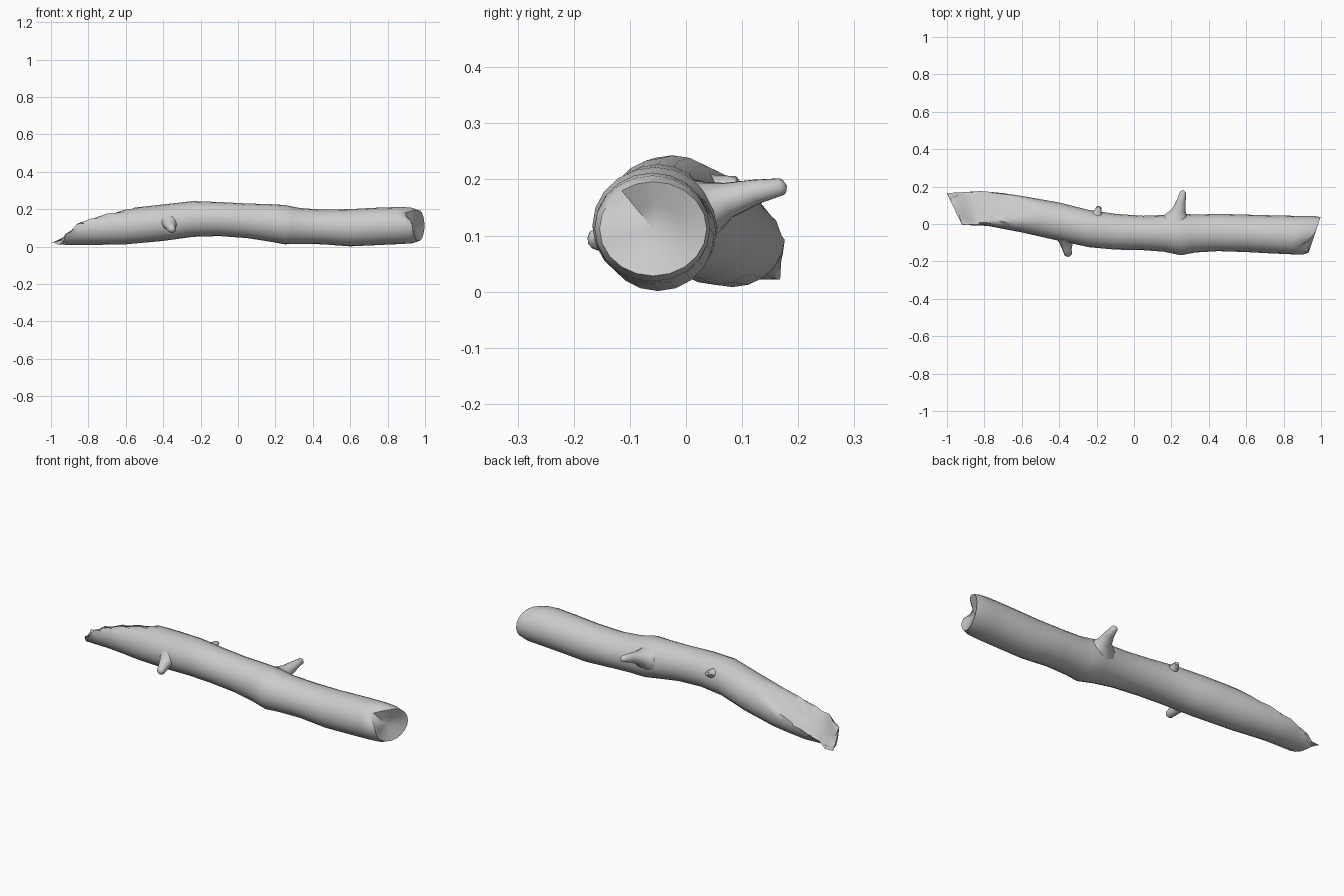
import bpy, bmesh, math, random
from mathutils import Vector

random.seed(4)
SIDES = 20

# Log outline: x, y front, y back, z bottom, z top
OUTLINE = [
    (-0.96, -0.005, 0.165, 0.010, 0.180), (-0.80, -0.010, 0.176, 0.008, 0.186),
    (-0.70, -0.026, 0.165, 0.010, 0.194), (-0.60, -0.045, 0.150, 0.012, 0.203),
    (-0.40, -0.090, 0.115, 0.030, 0.225), (-0.24, -0.124, 0.075, 0.052, 0.243),
    (-0.10, -0.137, 0.054, 0.056, 0.238), (0.05, -0.140, 0.044, 0.045, 0.230),
    (0.16, -0.148, 0.048, 0.028, 0.227), (0.25, -0.167, 0.056, 0.012, 0.222),
    (0.33, -0.152, 0.050, 0.014, 0.206), (0.45, -0.145, 0.054, 0.012, 0.197),
    (0.60, -0.150, 0.050, 0.001, 0.200), (0.75, -0.158, 0.046, 0.008, 0.208),
    (0.88, -0.163, 0.043, 0.014, 0.212), (0.935, -0.163, 0.043, 0.018, 0.207),
    (0.965, -0.154, 0.037, 0.028, 0.196),
]
# Height of the broken face at the left end: x, z
BREAK = [(-0.96, 0.040), (-0.92, 0.060), (-0.89, 0.092), (-0.80, 0.125),
         (-0.70, 0.160), (-0.60, 0.188), (-0.50, 0.230), (-0.45, 0.300), (2, 0.9)]


def sample(table, x):
    for a, b in zip(table, table[1:]):
        if x <= b[0]:
            t = max(0, (x - a[0]) / (b[0] - a[0]))
            return [p + (q - p) * t for p, q in zip(a[1:], b[1:])]
    return table[-1][1:]


def loft(name, rings, caps):
    """Skin a list of rings; caps are the two closing centre points."""
    bm = bmesh.new()
    loops = [[bm.verts.new(p) for p in r] for r in rings]
    n = len(rings[0])
    for a, b in zip(loops, loops[1:]):
        for i in range(n):
            j = (i + 1) % n
            bm.faces.new((a[i], a[j], b[j], b[i]))
    for ring, c in zip((loops[0], loops[-1]), caps):
        v = bm.verts.new(c)
        for i in range(n):
            bm.faces.new((ring[i], ring[(i + 1) % n], v))
    bmesh.ops.recalc_face_normals(bm, faces=bm.faces)
    me = bpy.data.meshes.new(name)
    bm.to_mesh(me)
    bm.free()
    ob = bpy.data.objects.new(name, me)
    bpy.context.collection.objects.link(ob)
    bpy.ops.object.select_all(action='DESELECT')
    ob.select_set(True)
    bpy.context.view_layer.objects.active = ob
    bpy.ops.object.shade_smooth_by_angle(angle=math.radians(42))
    return ob


def log_ring(x):
    y0, y1, z0, z1 = sample(OUTLINE, x)
    cut = sample(BREAK, x)[0]
    cy, cz = (y0 + y1) / 2, (z0 + z1) / 2
    wl = max(0, (-0.7 - x) / 0.26)
    wr = max(0, (x - 0.8) / 0.165)
    pts = []
    for i in range(SIDES):
        a = math.tau * i / SIDES
        y = cy + math.cos(a) * (y1 - y0) / 2
        z = cz + math.sin(a) * (z1 - z0) / 2
        # rotten hollow at the left end
        plane = cut - 0.35 * (y - cy)
        if z > plane:
            depth = min(1, (z - plane) / 0.03)
            z = max(z0 + 0.012, plane - depth * random.uniform(0, 0.012))
        # slanted ends, with a chip in the upper front of the right end
        px = x - wl * (y - 0.08) * 0.48 + wr * (y + 0.06) * 0.33
        px -= wr * 0.055 * math.exp(-((a - 2.3) / 0.45) ** 2)
        pts.append(Vector((px, y, z)))
    return pts


# Main log
xs = sorted({r[0] for r in OUTLINE} | {-0.92, -0.89, -0.85, -0.75, -0.65, -0.55, -0.5,
                                       -0.45, -0.32, -0.17, -0.02, 0.11, 0.21, 0.29, 0.52, 0.68, 0.82})
rings = [log_ring(x) for x in xs]
end = sum(rings[-1], Vector()) / SIDES
rings.append([end + (p - end) * 0.5 + Vector((-0.012, 0, 0)) for p in rings[-1]])
start = sum(rings[0], Vector()) / SIDES
loft("log", rings, (start + Vector((0.015, 0, 0)), end + Vector((-0.025, 0, 0))))


def stub(name, path, sides=10):
    """Broken branch stub; path holds (point, half width in x, half height)."""
    axis = (Vector(path[-1][0]) - Vector(path[0][0])).normalized()
    up = Vector((1, 0, 0)).cross(axis).normalized()
    side = axis.cross(up)
    rs = [[Vector(c) + side * (w * math.cos(math.tau * i / sides))
           + up * (h * math.sin(math.tau * i / sides)) for i in range(sides)]
          for c, w, h in path]
    loft(name, rs, (path[0][0], Vector(path[-1][0]) + axis * 0.004))


# Branch stubs
stub("back_branch_stub", [((0.225, 0.010, 0.140), 0.095, 0.068),
                          ((0.230, 0.045, 0.150), 0.058, 0.048),
                          ((0.240, 0.075, 0.163), 0.036, 0.033),
                          ((0.253, 0.125, 0.178), 0.024, 0.023),
                          ((0.262, 0.170, 0.187), 0.016, 0.016),
                          ((0.263, 0.176, 0.188), 0.009, 0.010)])
stub("front_branch_stub", [((-0.362, -0.070, 0.130), 0.055, 0.045),
                           ((-0.362, -0.100, 0.117), 0.036, 0.032),
                           ((-0.358, -0.135, 0.102), 0.025, 0.024),
                           ((-0.352, -0.164, 0.090), 0.020, 0.019),
                           ((-0.351, -0.171, 0.087), 0.011, 0.011)])
stub("small_knot", [((-0.200, 0.025, 0.178), 0.042, 0.035),
                    ((-0.194, 0.065, 0.188), 0.022, 0.020),
                    ((-0.187, 0.092, 0.196), 0.012, 0.010)], 8)
